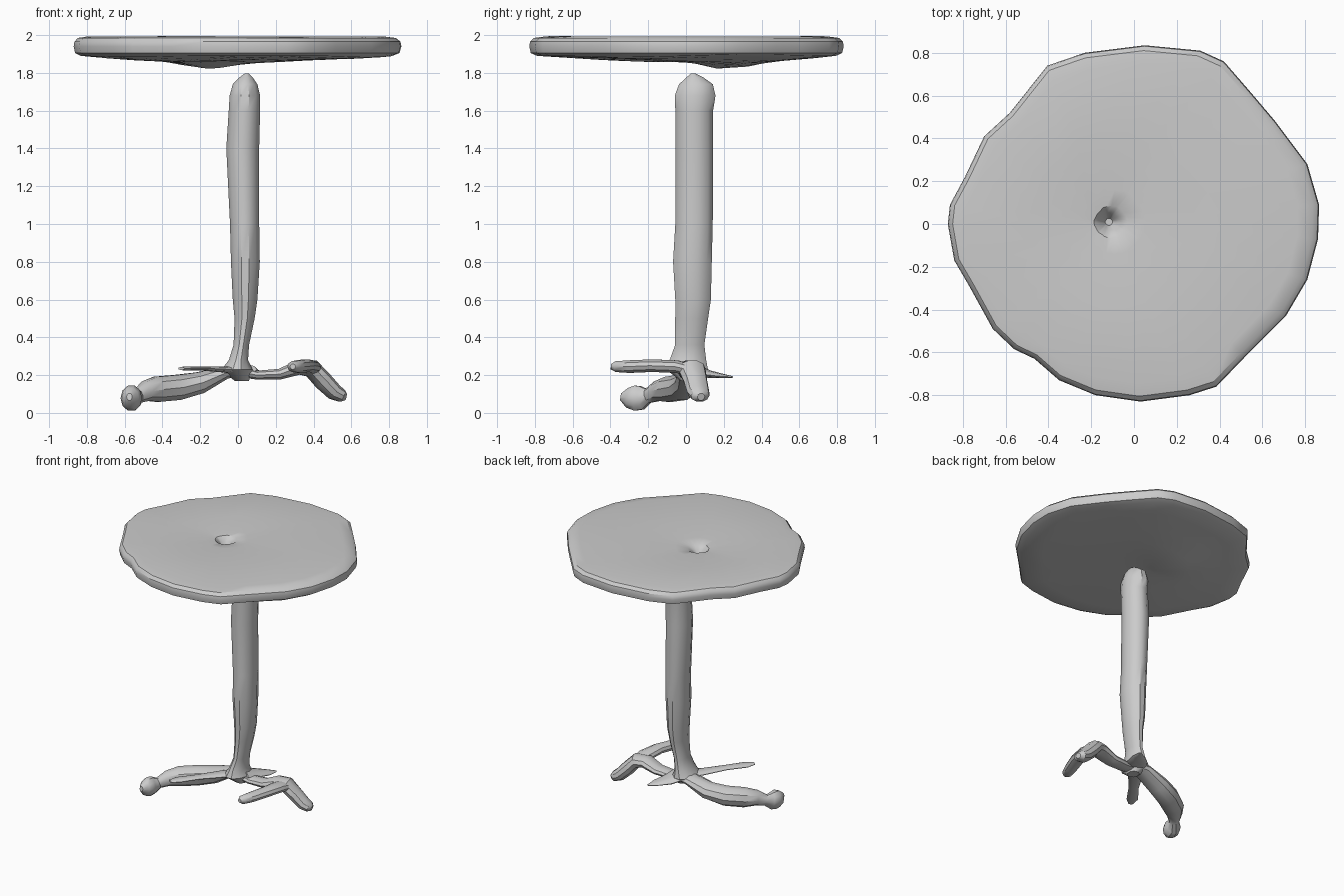
import bpy, bmesh, math
from mathutils import Vector


def finish(name, rings):
    """Skin a list of equal-length rings, cap both ends and shade."""
    bm = bmesh.new()
    vs = [[bm.verts.new(p) for p in ring] for ring in rings]
    n = len(vs[0])
    for a, b in zip(vs, vs[1:]):
        for i in range(n):
            bm.faces.new((a[i], a[(i + 1) % n], b[(i + 1) % n], b[i]))
    bm.faces.new(vs[0])
    bm.faces.new(vs[-1])
    bmesh.ops.recalc_face_normals(bm, faces=bm.faces)
    mesh = bpy.data.meshes.new(name)
    bm.to_mesh(mesh)
    bm.free()
    ob = bpy.data.objects.new(name, mesh)
    bpy.context.collection.objects.link(ob)
    bpy.ops.object.select_all(action='DESELECT')
    ob.select_set(True)
    bpy.context.view_layer.objects.active = ob
    bpy.ops.object.shade_smooth_by_angle(angle=math.radians(35))
    return ob


def limb(name, path, sides=10):
    """Tube through (x, y, z, half width, half height) stations."""
    pts = [Vector(p[:3]) for p in path]
    rings = []
    for i, p in enumerate(path):
        d = (pts[min(i + 1, len(pts) - 1)] - pts[max(i - 1, 0)]).normalized()
        side = d.cross(Vector((0, 0, 1))).normalized()
        up = side.cross(d)
        rings.append([pts[i] + side * p[3] * math.cos(t) + up * p[4] * math.sin(t)
                      for t in (math.tau * k / sides for k in range(sides))])
    return finish(name, rings)


# Table top: irregular outline, pitted centre, sagging underside
outline = [(.05, .835), (.31, .81), (.42, .76), (.55, .61), (.66, .48), (.81, .28),
           (.865, .09), (.86, -.07), (.81, -.26), (.71, -.43), (.52, -.62),
           (.385, -.76), (.26, -.80), (.03, -.83), (-.18, -.80), (-.35, -.73),
           (-.465, -.63), (-.56, -.585), (-.66, -.49), (-.77, -.29), (-.84, -.17),
           (-.87, 0), (-.86, .09), (-.79, .22), (-.70, .41), (-.58, .52),
           (-.405, .74), (-.23, .80)]
profile = [(.02, 1.90), (.05, 1.95), (.09, 1.978), (.18, 1.985), (.5, 1.99),
           (.9, 1.993), (.97, 1.985), (.995, 1.965), (1, 1.94), (.99, 1.905),
           (.95, 1.89), (.8, 1.88), (.6, 1.87), (.4, 1.862), (.2, 1.86), (.04, 1.865)]
pit = Vector((-.12, .01))
rings = []
for k, (s, z) in enumerate(profile):
    ring = []
    for x, y in outline:
        p = pit.lerp(Vector((x, y)), s)
        h = z
        if k > 9:
            h -= .04 * math.exp(-((p.x + .17) ** 2 + (p.y - .22) ** 2) / .03)
            h -= .008 * math.sin(5 * p.x + 1) * math.sin(4 * p.y)
        elif k < 6:
            h += .004 * math.sin(4 * p.x) * math.cos(3 * p.y)
        ring.append((p.x, p.y, h))
    rings.append(ring)
finish("table_top", rings)

# Column: (z, x min, x max, y min, y max)
levels = [(.17, -.02, .06, -.03, .06), (.23, -.09, .08, -.11, .12),
          (.28, -.05, .055, -.09, .11), (.36, -.025, .06, -.06, .10),
          (.5, -.02, .09, -.06, .12), (.6, -.03, .105, -.06, .135),
          (.8, -.04, .118, -.072, .14), (1.0, -.045, .115, -.06, .145),
          (1.4, -.065, .115, -.06, .147), (1.6, -.052, .12, -.06, .147),
          (1.68, -.047, .12, -.063, .16), (1.74, -.03, .105, -.04, .145),
          (1.775, .005, .08, 0, .095), (1.797, .035, .058, .025, .05)]
finish("column", [[((a + b) / 2 + (b - a) / 2 * math.cos(t),
                    (c + d) / 2 + (d - c) / 2 * math.sin(t), z)
                   for t in (math.tau * (k + .5) / 12 for k in range(12))]
                  for z, a, b, c, d in levels])

# Left leg ending in a knob foot
limb("left_leg", [(.06, .03, .22, .05, .025), (-.06, .03, .215, .075, .035),
                  (-.2, .02, .16, .08, .06), (-.32, -.02, .135, .08, .07),
                  (-.43, -.09, .125, .075, .07), (-.49, -.15, .115, .055, .055),
                  (-.53, -.20, .09, .035, .04), (-.555, -.235, .08, .05, .065),
                  (-.565, -.27, .078, .058, .07), (-.57, -.31, .08, .045, .055),
                  (-.575, -.345, .085, .015, .02)])

# Thin broken leg on the front left
limb("front_left_leg", [(.02, .02, .225, .07, .025), (-.08, -.08, .23, .05, .015),
                        (-.18, -.22, .235, .035, .012), (-.27, -.34, .235, .04, .012),
                        (-.30, -.39, .235, .02, .008)])

# Right leg rising to a hump and dropping to the foot
limb("right_leg", [(0, .02, .22, .05, .03), (.1, .02, .2, .055, .025),
                   (.22, .02, .205, .06, .03), (.32, .02, .24, .07, .04),
                   (.39, .03, .235, .075, .05), (.45, .05, .17, .065, .05),
                   (.51, .065, .11, .06, .045), (.55, .075, .09, .05, .035),
                   (.57, .08, .085, .02, .02)])

# Side arm from the hump towards the front
limb("front_right_arm", [(.40, .06, .22, .04, .03), (.38, -.05, .245, .06, .035),
                         (.36, -.18, .25, .05, .035), (.32, -.3, .245, .045, .035),
                         (.295, -.37, .245, .035, .03), (.29, -.395, .245, .015, .015)])

# Pointed web at the back
limb("back_web", [(.02, .02, .23, .09, .03), (.07, .12, .205, .07, .02),
                  (.12, .19, .195, .045, .012), (.15, .245, .19, .008, .005)])
